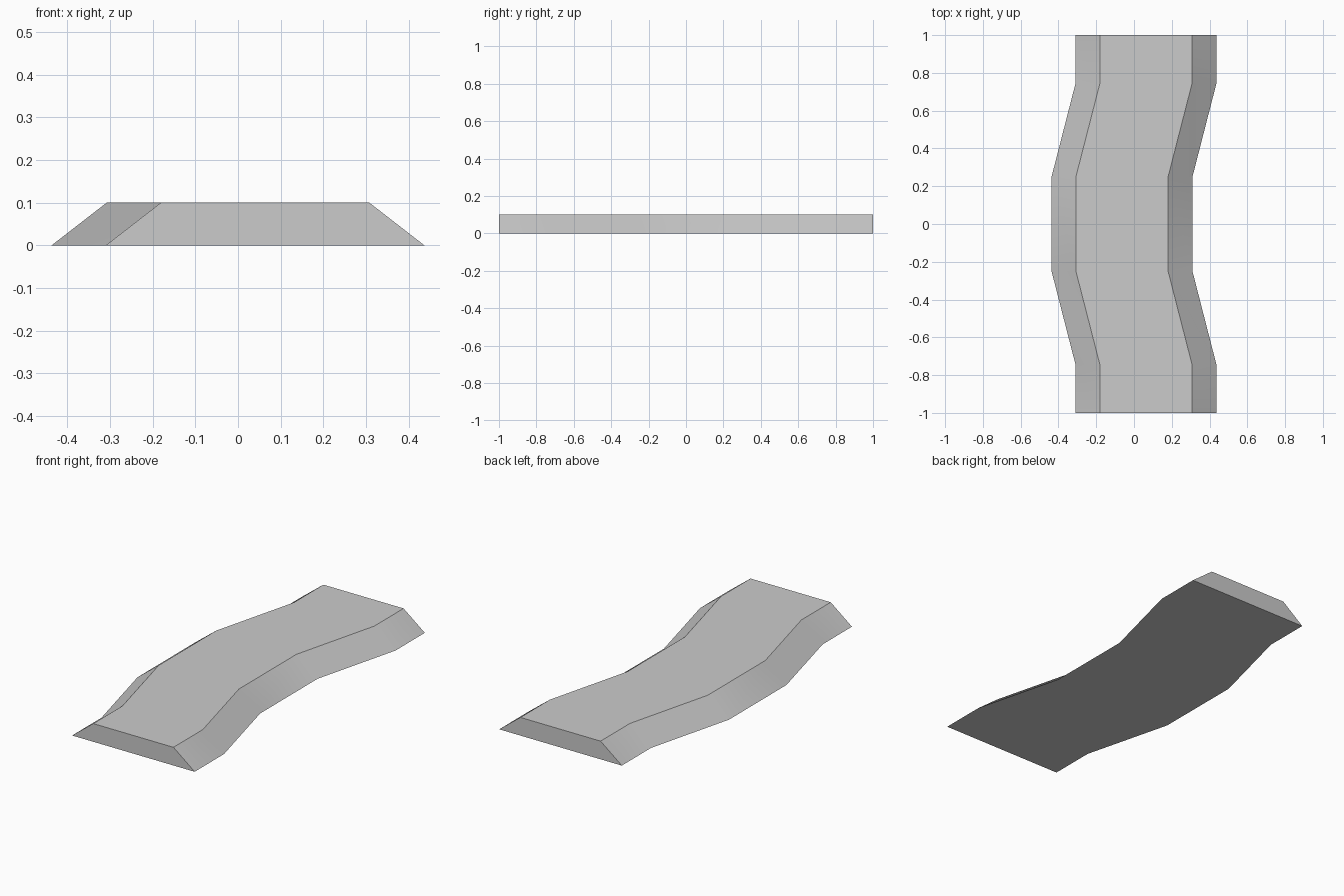
import bpy
import bmesh
import math

cube = bpy.data.objects.get("Cube")
if cube:
    bpy.data.objects.remove(cube, do_unlink=True)

# Plain grey material
grey = bpy.data.materials.new("light_grey")
grey.use_nodes = True
colour = (0.6, 0.6, 0.6, 1)
grey.diffuse_color = colour
grey.node_tree.nodes["Principled BSDF"].inputs["Base Color"].default_value = colour

BOTTOM, TOP, HEIGHT, SHIFT = 0.373, 0.244, 0.1, 0.0635
# Trapezoid cross-section, and the winding centre line as (y, side)
section = [(-BOTTOM, 0), (BOTTOM, 0), (TOP, HEIGHT), (-TOP, HEIGHT)]
path = [(-1, 1), (-0.745, 1), (-0.25, -1), (0.25, -1), (0.745, 1), (1, 1)]

# Winding embankment: sweep the section along the path
bm = bmesh.new()
rings = [[bm.verts.new((x + side * SHIFT, y, z)) for x, z in section]
         for y, side in path]
for a, b in zip(rings, rings[1:]):
    for i in range(4):
        j = (i + 1) % 4
        bm.faces.new((a[i], a[j], b[j], b[i]))
bm.faces.new(rings[0])
bm.faces.new(rings[-1])
bmesh.ops.recalc_face_normals(bm, faces=bm.faces[:])

mesh = bpy.data.meshes.new("winding_embankment")
bm.to_mesh(mesh)
bm.free()
mesh.materials.append(grey)
embankment = bpy.data.objects.new("winding_embankment", mesh)
bpy.context.collection.objects.link(embankment)

# Soft bends along the slopes, crisp rims
bpy.ops.object.select_all(action='DESELECT')
bpy.context.view_layer.objects.active = embankment
embankment.select_set(True)
bpy.ops.object.shade_smooth_by_angle(angle=math.radians(30))
